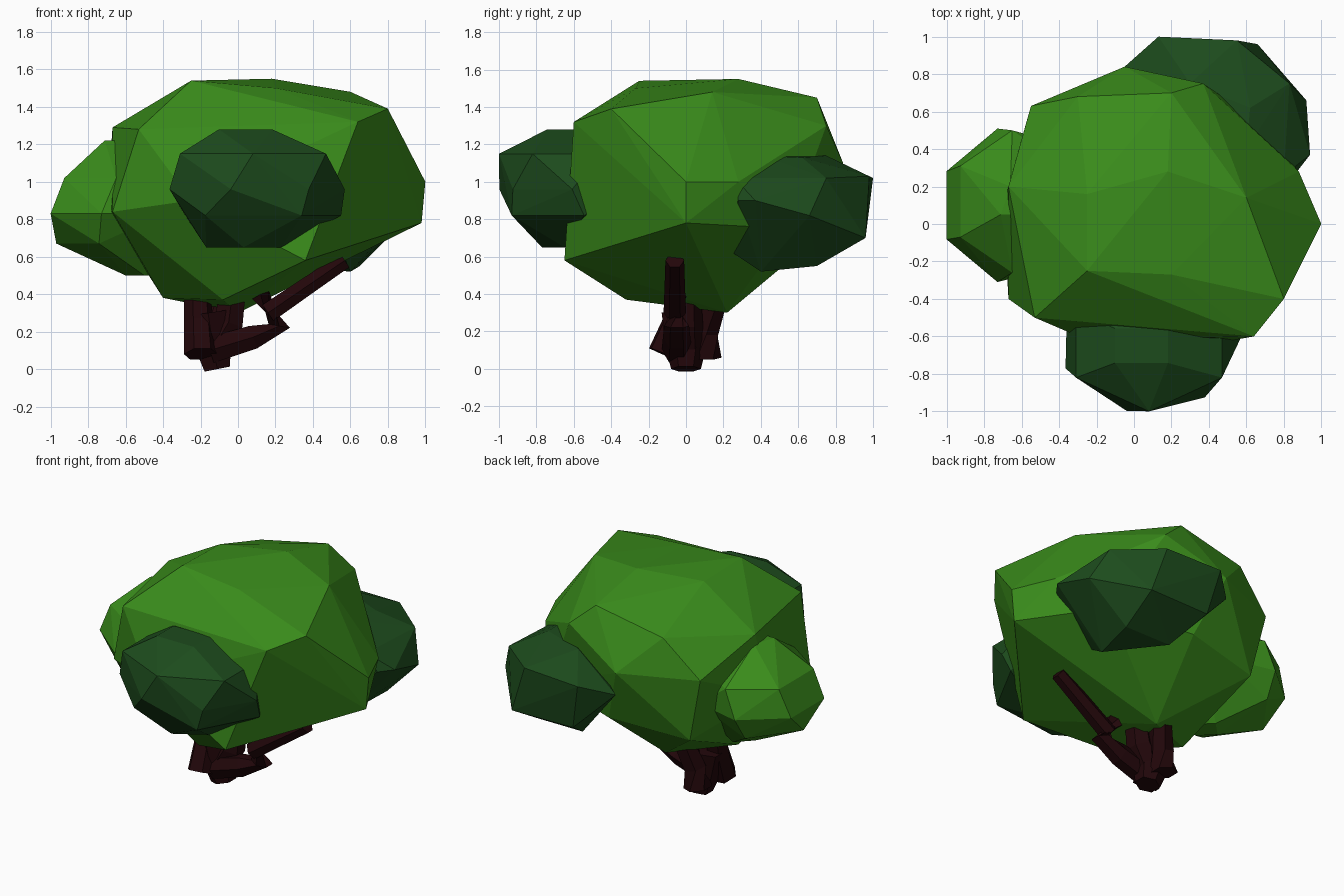
import bpy, bmesh, math
from mathutils import Vector

cube = bpy.data.objects.get("Cube")
if cube:
    bpy.data.objects.remove(cube, do_unlink=True)


def make_material(name, colour):
    mat = bpy.data.materials.new(name)
    mat.use_nodes = True
    mat.diffuse_color = (*colour, 1)
    mat.node_tree.nodes["Principled BSDF"].inputs["Base Color"].default_value = (*colour, 1)
    return mat


leaf_green = make_material("leaf green", (0.042, 0.264, 0.011))
dark_green = make_material("dark green", (0.012, 0.07, 0.012))
bark_brown = make_material("bark brown", (0.016, 0.002, 0.003))


def add_object(name, bm, material):
    bmesh.ops.recalc_face_normals(bm, faces=bm.faces)
    mesh = bpy.data.meshes.new(name)
    bm.to_mesh(mesh)
    bm.free()
    mesh.materials.append(material)
    obj = bpy.data.objects.new(name, mesh)
    bpy.context.collection.objects.link(obj)


def ring_points(sides, width, depth, turn=0):
    """Corners of a regular polygon squashed to the given half width and depth."""
    for k in range(sides):
        angle = math.radians(turn) + math.tau * k / sides
        yield Vector((width * math.cos(angle), depth * math.sin(angle), 0))


def stacked_corners(layers):
    """Corners of stacked polygons: centre, sides, half width, half depth, turn."""
    return [Vector(centre) + corner
            for centre, *shape in layers
            for corner in ring_points(*shape)]


def leaf_clump(name, material, corners):
    """Faceted boulder of leaves wrapped tightly around its corners."""
    bm = bmesh.new()
    for corner in corners:
        bm.verts.new(corner)
    result = bmesh.ops.convex_hull(bm, input=bm.verts)
    spare = {item for item in result["geom_interior"] + result["geom_unused"]
             if isinstance(item, bmesh.types.BMVert)}
    bmesh.ops.delete(bm, geom=list(spare), context="VERTS")
    add_object(name, bm, material)


def limb(name, path, thick, thin, sides=6):
    """Angular branch swept along a path, tapering from thick to thin."""
    bm = bmesh.new()
    points = [Vector(point) for point in path]
    last = len(points) - 1
    rings = []
    for i, point in enumerate(points):
        along = points[min(i + 1, last)] - points[max(i - 1, 0)]
        facing = along.to_track_quat("Z", "Y")
        radius = thick + (thin - thick) * i / last
        rings.append([bm.verts.new(point + facing @ corner)
                      for corner in ring_points(sides, radius, radius)])
    for low, high in zip(rings, rings[1:]):
        for k in range(sides):
            n = (k + 1) % sides
            bm.faces.new((low[k], low[n], high[n], high[k]))
    bm.faces.new(rings[0])
    bm.faces.new(rings[-1])
    add_object(name, bm, bark_brown)


# Main crown, uneven corners from the top down
leaf_clump("main_crown", leaf_green, [
    (0.18, 0.28, 1.55), (-0.25, -0.25, 1.54), (0.2, -0.27, 1.5), (-0.25, 0.16, 1.53),
    (0.6, 0.14, 1.48), (0.2, 0.7, 1.45), (-0.3, 0.68, 1.35), (0.8, -0.4, 1.39),
    (0.64, -0.6, 1.32), (0.37, 0.75, 1.3), (-0.67, 0.2, 1.29), (-0.53, -0.5, 1.28),
    (-0.55, 0.63, 1.1), (-0.05, 0.84, 1.1), (0.88, 0.28, 1), (1, 0, 1),
    (-0.25, -0.62, 0.9), (-0.67, -0.4, 0.84), (-0.7, 0.1, 0.85), (0.98, 0, 0.78),
    (0.66, 0.55, 0.75), (0.36, -0.65, 0.58), (-0.45, 0.6, 0.65), (0.1, 0.7, 0.7),
    (-0.4, 0, 0.38), (-0.08, -0.32, 0.37), (0, 0.22, 0.3),
])

# Smaller clump on the right side
leaf_clump("side_clump", leaf_green, stacked_corners([
    ((-0.66, 0.1, 1.22), 3, 0.06, 0.1, 90),
    ((-0.65, 0.12, 1.02), 6, 0.32, 0.38, 30),
    ((-0.64, 0.1, 0.83), 7, 0.4, 0.42, 0),
    ((-0.64, 0.1, 0.67), 5, 0.33, 0.33, 180),
    ((-0.5, 0.1, 0.5), 4, 0.1, 0.1, 0),
]))

# Dark clump at the front
leaf_clump("front_clump", dark_green, stacked_corners([
    ((0.04, -0.65, 1.28), 4, 0.2, 0.13, 45),
    ((0.08, -0.64, 1.15), 6, 0.45, 0.36, 30),
    ((0.08, -0.6, 0.96), 7, 0.49, 0.41, -104),
    ((0.12, -0.62, 0.82), 5, 0.44, 0.36, -60),
    ((0.03, -0.65, 0.65), 4, 0.2, 0.12, 0),
]))

# Dark clump at the back, stretched across the corner of the crown
leaf_clump("back_clump", dark_green, [
    (0.6, 0.4, 1.14), (0.3, 0.75, 1.14), (0.62, 0.62, 1.13), (0.83, 0.75, 1.02),
    (0.8, 0.26, 1.02), (0.87, 0.28, 0.9), (0.94, 0.37, 0.9), (0.92, 0.66, 0.82),
    (0.13, 1, 1.02), (0.55, 0.98, 1.03), (0.66, 0.96, 0.7), (0.2, 0.95, 0.7),
    (-0.05, 0.84, 0.95), (0.3, 0.7, 0.55), (0.65, 0.7, 0.55), (0.6, 0.4, 0.52),
    (0.55, 0.22, 0.64),
])

# Trunk foot and the gnarled branches growing out of it
limb("trunk_foot", [(-0.11, 0, 0), (-0.13, 0, 0.1), (-0.16, 0, 0.3)], 0.08, 0.13)
limb("left_stem", [(-0.2, -0.12, 0.08), (-0.21, -0.05, 0.25), (-0.22, 0, 0.45)], 0.09, 0.07)
limb("back_stem", [(-0.16, 0.1, 0.06), (-0.14, 0.1, 0.2), (-0.08, 0.16, 0.4)], 0.09, 0.07)
limb("middle_stem", [(-0.14, 0, 0.1), (-0.05, 0, 0.25), (-0.03, 0, 0.4)], 0.1, 0.08)
limb("elbow_branch", [(-0.15, -0.05, 0.1), (0.08, -0.05, 0.17), (0.22, -0.05, 0.23),
                      (0.12, -0.05, 0.4)], 0.08, 0.06)
limb("long_branch", [(0.16, -0.06, 0.3), (0.35, -0.06, 0.43), (0.57, -0.06, 0.58)], 0.06, 0.05)
